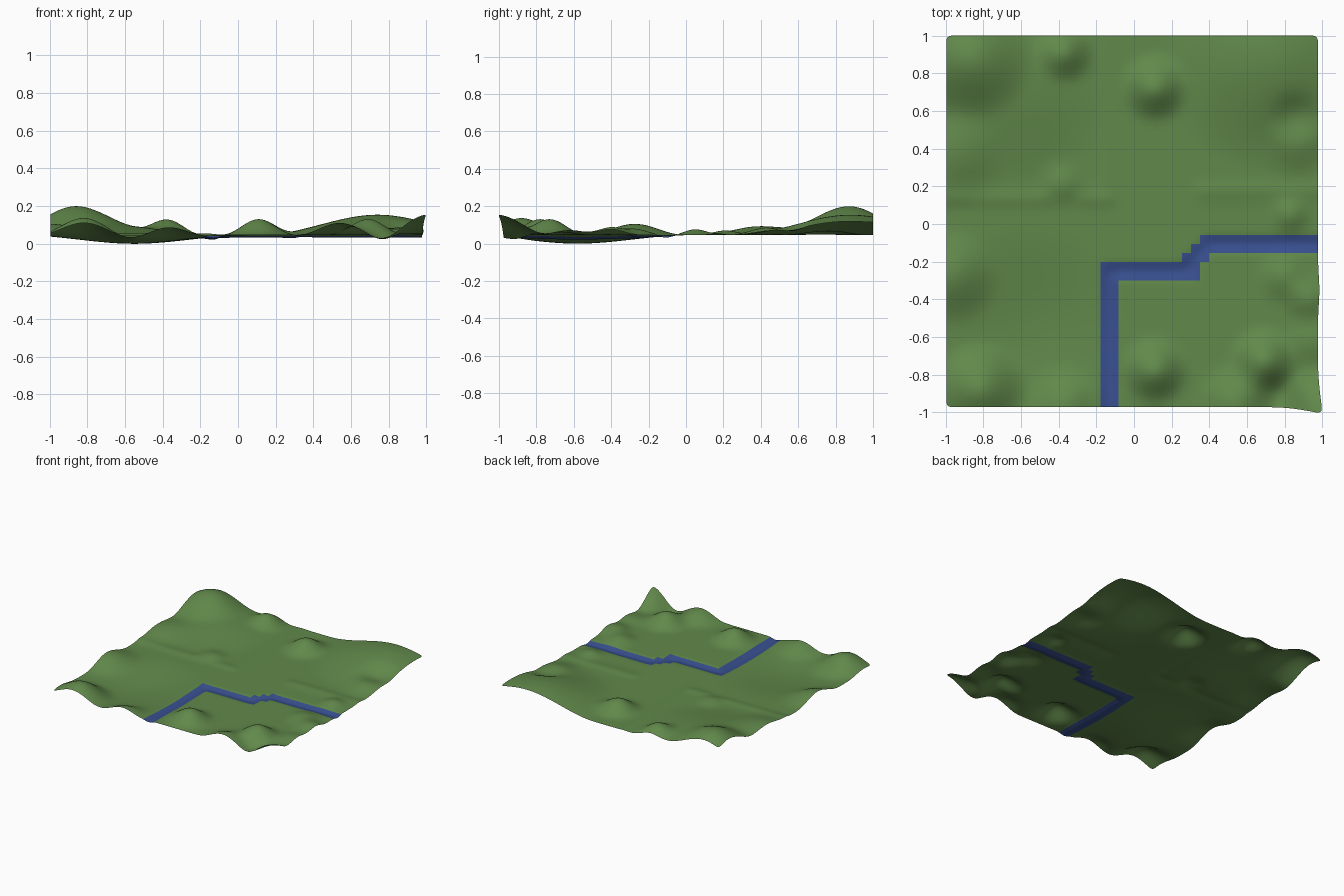
import bpy, bmesh, math

if "Cube" in bpy.data.objects:
    bpy.data.objects.remove(bpy.data.objects["Cube"])

N, CELL = 41, 0.0481
X0, Y0, BASE = -0.996, 1.0, 0.045

# hills and hollows: x, y, height, radius
HILLS = [
    (-0.88, 0.89, 0.125, 0.36), (-0.68, 0.72, 0.055, 0.58),
    (-0.37, 0.91, 0.075, 0.17), (0.11, 0.72, 0.095, 0.19),
    (0.74, 0.88, 0.11, 0.62), (0.86, 0.57, -0.035, 0.17), (0.87, 0.42, 0.03, 0.2),
    (-0.95, 0.36, 0.04, 0.28), (-0.38, 0.21, 0.03, 0.14),
    (-0.97, -0.28, 0.065, 0.27), (0.83, 0.05, 0.04, 0.12),
    (-0.81, -0.87, 0.11, 0.26), (-0.37, -0.95, 0.055, 0.2),
    (-0.55, -0.58, -0.046, 0.6),
    (0.11, -0.78, 0.095, 0.19), (0.54, -0.95, 0.07, 0.22),
    (0.69, -0.73, 0.095, 0.19), (0.99, -0.98, 0.115, 0.24),
    (0.80, -0.28, 0.04, 0.16), (0.92, -0.40, 0.05, 0.15),
    (0.78, -0.92, -0.03, 0.16), (0.95, -0.62, 0.03, 0.18),
]


def height(x, y):
    z = BASE
    for hx, hy, h, r in HILLS:
        t = max(0.0, 1 - math.hypot(x - hx, y - hy) / r)
        z += h * t * t * (3 - 2 * t)
    # low ridges
    for cy, a, b in ((0.14, -1.0, -0.45), (0.14, -0.3, -0.12), (0.17, 0.35, 1.0)):
        if a <= x <= b:
            z += 0.012 * math.exp(-((y - cy) / 0.035) ** 2)
    if y > 0.2:
        z += 0.004 * math.exp(-((x + 0.12) / 0.03) ** 2)
    return z


def is_river(col, row):
    return ((row == 22 and col >= 28) or (row == 23 and col >= 27)
            or (row == 24 and 26 <= col <= 28) or (row in (25, 26) and 17 <= col <= 27)
            or (row >= 27 and col in (17, 18)))


def material(name, rgb):
    m = bpy.data.materials.new(name)
    m.diffuse_color = (*rgb, 1)
    m.use_nodes = True
    m.node_tree.nodes["Principled BSDF"].inputs["Base Color"].default_value = m.diffuse_color
    return m


# terrain grid
bm = bmesh.new()
grid = []
for j in range(N + 1):
    line = []
    for i in range(N + 1):
        x, y = X0 + i * CELL, Y0 - j * CELL
        z = height(x, y)
        # front right corner leans outwards
        lean = max(0.0, 1 - math.hypot(x - 0.976, y + 0.972) / 0.25) ** 2
        bulge = 0.008 * math.exp(-((y + 0.35) / 0.1) ** 2) * (x > 0.9)
        line.append(bm.verts.new((x + 0.026 * lean + bulge, y - 0.036 * lean, z)))
    grid.append(line)
for j in range(N):
    for i in range(N):
        f = bm.faces.new((grid[j][i], grid[j + 1][i], grid[j + 1][i + 1], grid[j][i + 1]))
        f.material_index = int(is_river(i, j))
        f.smooth = True

# river bed: sink vertices entirely surrounded by water
for v in bm.verts:
    if all(f.material_index for f in v.link_faces):
        v.co.z -= 0.02

me = bpy.data.meshes.new("terrain")
bm.to_mesh(me)
bm.free()
me.materials.append(material("grass", (0.12, 0.25, 0.07)))
me.materials.append(material("water", (0.04, 0.08, 0.28)))
terrain = bpy.data.objects.new("terrain", me)
bpy.context.collection.objects.link(terrain)
sub = terrain.modifiers.new("smooth", 'SUBSURF')
sub.levels = sub.render_levels = 2
